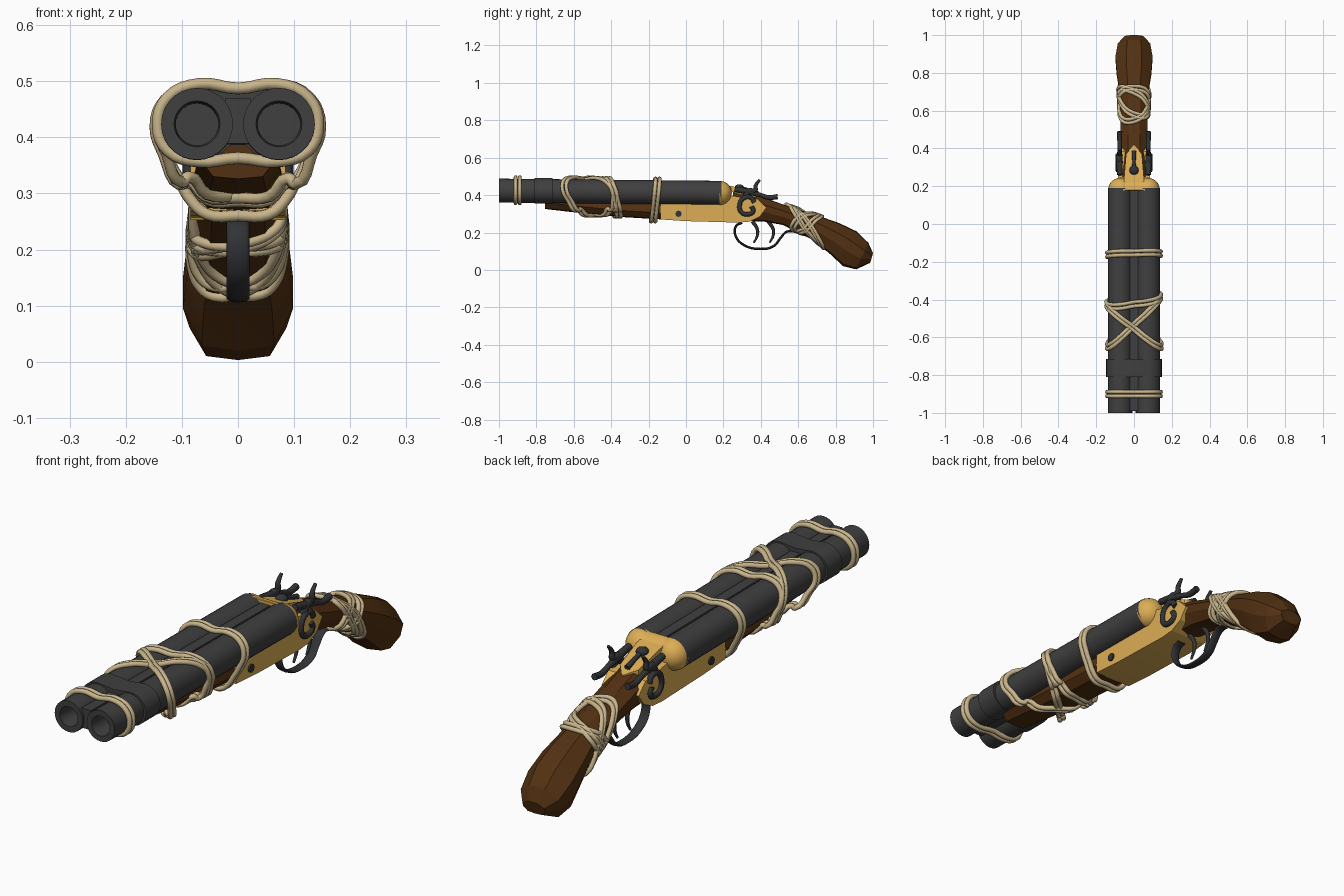
import bpy, bmesh, math
from mathutils import Vector

if "Cube" in bpy.data.objects:
    bpy.data.objects.remove(bpy.data.objects["Cube"], do_unlink=True)


def material(name, r, g, b):
    m = bpy.data.materials.new(name)
    m.use_nodes = True
    m.diffuse_color = (r, g, b, 1)
    m.node_tree.nodes["Principled BSDF"].inputs["Base Color"].default_value = (r, g, b, 1)
    return m


STEEL = material("gunmetal", .05, .05, .05)
IRON = material("dark_iron", .032, .033, .037)
BRASS = material("brass", .72, .42, .09)
WOOD = material("walnut", .085, .03, .006)
ROPE = material("twine", .58, .46, .26)
RED = material("red", .75, .02, .02)


def smooth(o, angle=35):
    bpy.ops.object.select_all(action='DESELECT')
    o.select_set(True)
    bpy.context.view_layer.objects.active = o
    bpy.ops.object.shade_smooth_by_angle(angle=math.radians(angle))


def finish(bm, name, mat, angle=35):
    bmesh.ops.recalc_face_normals(bm, faces=bm.faces)
    me = bpy.data.meshes.new(name)
    bm.to_mesh(me)
    bm.free()
    me.materials.append(mat)
    o = bpy.data.objects.new(name, me)
    bpy.context.collection.objects.link(o)
    smooth(o, angle)
    return o


def loft(name, rings, mat, caps=True, angle=35):
    """Skin a list of matching closed rings."""
    bm = bmesh.new()
    vs = [[bm.verts.new(p) for p in ring] for ring in rings]
    n = len(vs[0])
    for a, b in zip(vs, vs[1:]):
        for i in range(n):
            bm.faces.new((a[i], a[(i + 1) % n], b[(i + 1) % n], b[i]))
    if caps:
        bm.faces.new(vs[0])
        bm.faces.new(vs[-1])
    return finish(bm, name, mat, angle)


def tube(name, pts, mat, radius, cyclic=False, radii=None, flat=1, x=0, steps=4):
    """Smooth rod through points; flat widens it sideways about x."""
    cu = bpy.data.curves.new(name, 'CURVE')
    cu.dimensions = '3D'
    cu.bevel_depth, cu.bevel_resolution, cu.resolution_u = radius, 2, steps
    cu.use_fill_caps = True
    sp = cu.splines.new('BEZIER')
    sp.bezier_points.add(len(pts) - 1)
    for i, (bp, p) in enumerate(zip(sp.bezier_points, pts)):
        bp.co = p
        bp.handle_left_type = bp.handle_right_type = 'AUTO'
        bp.radius = radii[i] if radii else 1
    sp.use_cyclic_u = cyclic
    o = bpy.data.objects.new(name, cu)
    bpy.context.collection.objects.link(o)
    cu.materials.append(mat)
    o.location.x, o.scale.x = x, flat
    bpy.ops.object.select_all(action='DESELECT')
    o.select_set(True)
    bpy.context.view_layer.objects.active = o
    bpy.ops.object.convert(target='MESH')
    smooth(bpy.context.object, 50)


def side(pts):
    return [(0, y, z) for y, z in pts]


def mirrored(half):
    """Close a half outline that starts and ends on the centre line."""
    return half + [(-x, z) for x, z in reversed(half[1:-1])]


def axis_z(y):
    return .424 - .01 * (y + 1)


def circle(x, y, r, n=28):
    return [(x + r * math.cos(t * math.tau / n), y, axis_z(y) + r * math.sin(t * math.tau / n))
            for t in range(n)]


# Barrels, bores and loaded ends
for s, label in ((1, "left"), (-1, "right")):
    x = s * .073
    loft(label + "_barrel", [circle(x, y, r) for y, r in
         ((-.05, .038), (-.985, .038), (-1, .041), (-1, .064), (.19, .064))], STEEL, False)
    loft(label + "_bore_end", [circle(x, -.06, .038), circle(x, -.05, .038)], RED)

# Rib between the barrels
loft("barrel_rib", [[(sx * .022, y, axis_z(y) + dz) for sx, dz in
     ((-1, -.035), (1, -.035), (1, .046), (-1, .046))] for y in (-.99, .18)], STEEL)

# Clamp band near the muzzle
arc = [(.075 + .072 * math.sin(a), .423 + .068 * math.cos(a))
       for a in [math.radians(d) for d in range(0, 211, 15)]]
band = mirrored([(0, .483)] + arc + [(0, .397)])
loft("barrel_band", [[(x, y, z) for x, z in band] for y in (-.81, -.715)], STEEL)

# Rounded breech behind the barrels
bm = bmesh.new()
for s in (-1, 1):
    r = bmesh.ops.create_uvsphere(bm, u_segments=24, v_segments=14, radius=.065)
    for v in r["verts"]:
        v.co += Vector((s * .072, .18, .411))
r = bmesh.ops.create_cone(bm, cap_ends=False, segments=28, radius1=.06, radius2=.06, depth=.145)
for v in r["verts"]:
    v.co = Vector((v.co.z, v.co.x + .18, v.co.y + .411))
for v in bm.verts:
    v.co.y = max(v.co.y, .178)
finish(bm, "breech", BRASS)

# Receiver body and top tang
body = [(-.135, .37), (-.135, .27), (.0, .261), (.28, .253), (.34, .258), (.395, .285),
        (.43, .333), (.385, .378), (.3, .388), (.2, .405)]
loft("receiver", [[(x, y, z) for y, z in body] for x in (-.085, .085)], BRASS, angle=20)
loft("tang", [[(-w, y, z - .03), (w, y, z - .03), (w, y, z), (-w, y, z)] for y, w, z in
     ((.19, .055, .458), (.25, .052, .447), (.37, .042, .407), (.415, .004, .392))], BRASS, angle=20)

# Fore-end under the barrels
loft("fore_end", [[(x * w, y, z) for x, z in mirrored(
     [(0, low), (.65, low + .004), (1, low + .035), (.85, .365), (0, .395)])]
     for y, w, low in ((-.755, .068, .326), (-.6, .075, .308), (-.35, .082, .283), (-.13, .084, .27))],
     WOOD, angle=20)

# Grip: octagonal sections between a top and a bottom line
outline = mirrored([(0, 1), (.42, .98), (1, .7), (1, .4), (.66, .05), (0, 0)])
stations = [((.25, .438), (.25, .265), .07), ((.42, .386), (.42, .258), .073),
            ((.56, .335), (.52, .24), .072), ((.72, .285), (.68, .16), .076),
            ((.82, .25), (.77, .085), .092), ((.91, .207), (.84, .02), .098),
            ((.975, .145), (.91, .003), .086), ((1, .09), (.985, .038), .05)]
loft("grip", [[(u * w, b[0] + (t[0] - b[0]) * v, b[1] + (t[1] - b[1]) * v) for u, v in outline]
     for t, b, w in stations], WOOD, angle=20)

# Trigger guard and triggers
tube("trigger_guard", side([(.3, .252), (.268, .235), (.266, .18), (.31, .133), (.4, .112),
     (.47, .128), (.505, .17), (.54, .205), (.58, .205)]), IRON, .0065, flat=3.1)
for y in (.37, .455):
    tube("trigger", side([(y - .015, .26), (y + .012, .215), (y + .01, .18), (y - .008, .145)]),
         IRON, .008, radii=[1.3, 1.1, .9, .6])

# Lock scrolls, hammers and pins, one set per side
for s, label in ((1, "left"), (-1, "right")):
    tube(label + "_lock_scroll", side([(.365, .36), (.35, .385), (.31, .385), (.287, .35),
         (.295, .31), (.33, .297), (.36, .315), (.35, .34)]), IRON, .012, x=s * .087)
    tube(label + "_hammer", side([(.315, .385), (.335, .42), (.37, .425), (.372, .45), (.395, .482)]),
         IRON, .013, radii=[1.2, 1.3, 1, .8, .5], x=s * .078)
    tube(label + "_hammer_spur", side([(.26, .432), (.33, .418), (.4, .4), (.44, .387), (.49, .392)]),
         IRON, .014, radii=[1, 1.2, .8, .9, 1], x=s * .076)
    tube(label + "_pin", [(s * .08, -.04, .3), (s * .092, -.04, .3)], IRON, .017)

# Opening lever on the tang
tube("top_lever", side([(.285, .443), (.33, .428), (.385, .41)]), IRON, .011, radii=[1, .8, 1.1])
bm = bmesh.new()
bmesh.ops.create_uvsphere(bm, u_segments=14, v_segments=8, radius=.025)
for v in bm.verts:
    v.co = Vector((v.co.x, v.co.y + .285, v.co.z * .7 + .44))
finish(bm, "lever_knob", IRON)


# Twine bound round the barrels: a tilted loop laid as two strands
def barrel_loop(y0, across=0, drop=0, low=None, swell=0):
    half = [(0, .484), (.07, .492), (.125, .468), (.143, .42)]
    if low:
        half += [(.128, .372), (.1, .32), (.088, low + .025), (.055, low - .006), (0, low - .008)]
    else:
        half += [(.125, .373), (.07, .354), (0, .36)]
    for strand in (-.011, .011):
        pts = []
        for x, z in mirrored(half):
            y = y0 + strand + across * x / .14 + drop * (.42 - z) / .1
            k = 1 + swell
            pts.append((x * k, y, .42 + (z - .42) * k - .01 * (y + .6)))
        tube("barrel_twine", pts, ROPE, .0105, cyclic=True)


barrel_loop(-.9)
barrel_loop(-.16, .003, -.01, .273)
barrel_loop(-.515, .13, .03, .305)
barrel_loop(-.535, -.11, .03, .305, .03)
barrel_loop(-.405, .02, .03, .298, .01)

# Twine bound round the grip
spine = [(.5, .36, .245, .074), (.6, .325, .205, .075), (.7, .293, .15, .08), (.85, .24, .02, .095)]


def grip_section(y):
    for a, b in zip(spine, spine[1:]):
        if y <= b[0] or b is spine[-1]:
            f = (y - a[0]) / (b[0] - a[0])
            return [p + (q - p) * f for p, q in zip(a[1:], b[1:])]


def soft(v):
    return math.copysign(abs(v) ** .75, v)


def grip_loop(y0, across, rise):
    for strand in (-.01, .01):
        pts = []
        for i in range(16):
            c, s = math.cos(i * math.tau / 16), math.sin(i * math.tau / 16)
            y = y0 + strand + across * c + rise * s
            top, low, w = grip_section(y)
            pts.append((soft(c) * (w + .004), y, (top + low) / 2 + soft(s) * ((top - low) / 2 + .004)))
        tube("grip_twine", pts, ROPE, .0095, cyclic=True, steps=3)


for y0, across, rise in ((.635, .03, -.085), (.65, -.04, -.07), (.66, .0, .06), (.645, -.05, .055)):
    grip_loop(y0, across, rise)
